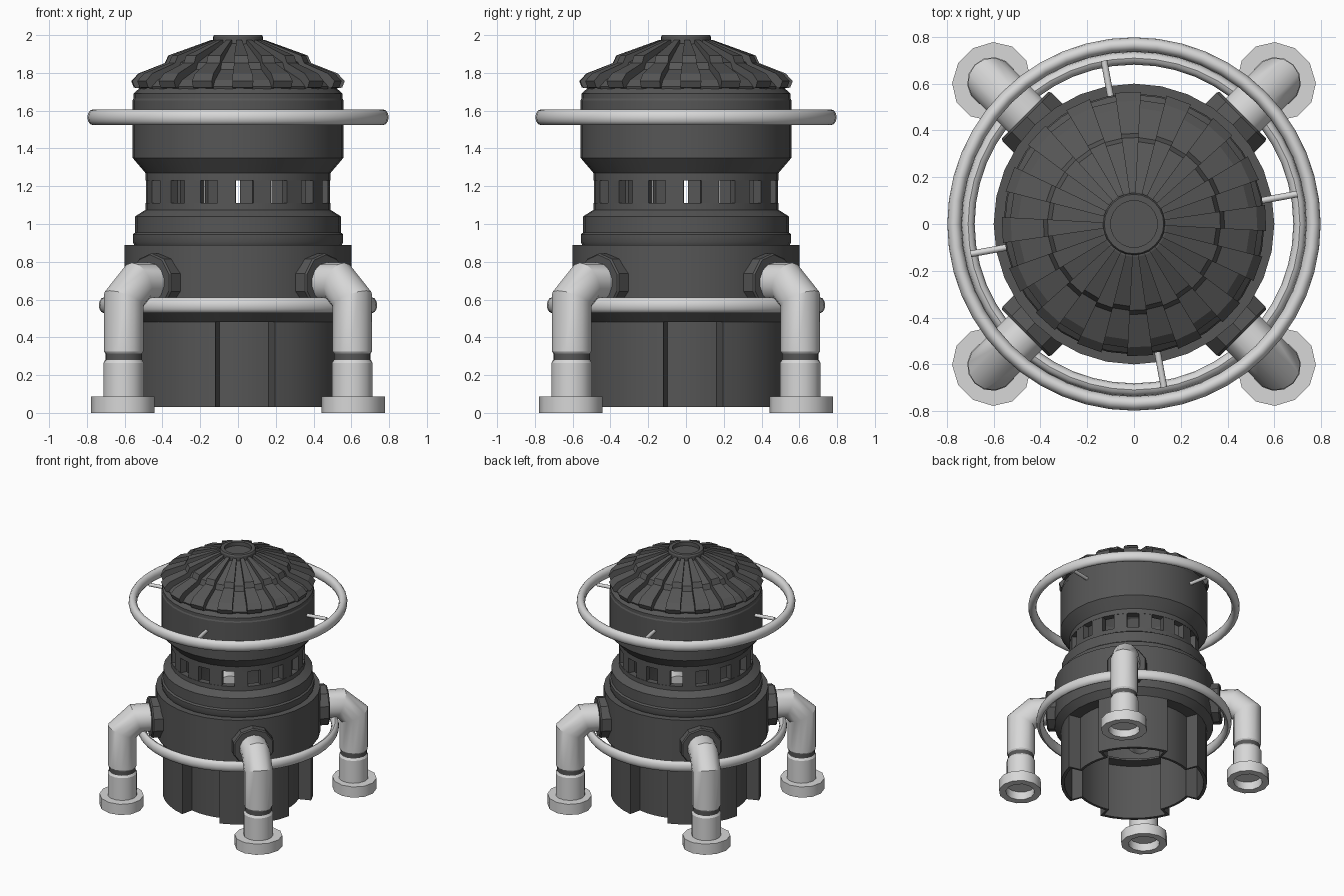
import bpy, bmesh, math
from mathutils import Matrix, Vector

if "Cube" in bpy.data.objects:
    bpy.data.objects.remove(bpy.data.objects["Cube"])


def material(name, v):
    m = bpy.data.materials.new(name)
    m.diffuse_color = (v, v, v, 1)
    m.use_nodes = True
    m.node_tree.nodes["Principled BSDF"].inputs["Base Color"].default_value = m.diffuse_color
    return m


DARK = material("dark grey", 0.093)
LIGHT = material("light grey", 0.68)


def wedge(bm, profile, a0, a1, n, centre=0.0):
    """Sweep a closed (radius, z) profile from a0 to a1 degrees."""
    full = abs(a1 - a0 - 360) < 1e-6
    rings = []
    for i in range(n if full else n + 1):
        a = math.radians(a0 + (a1 - a0) * i / n)
        rings.append([bm.verts.new((centre + r * math.cos(a), r * math.sin(a), z))
                      for r, z in profile])
    k = len(profile)
    for i in range(n):
        p, q = rings[i], rings[(i + 1) % len(rings)]
        for j in range(k):
            bm.faces.new((p[j], q[j], q[(j + 1) % k], p[(j + 1) % k]))
    if not full:
        bm.faces.new(rings[0])
        bm.faces.new(rings[-1])


def finish(bm, name, mat, smooth=None, matrix=None):
    if matrix:
        bm.transform(matrix)
    bmesh.ops.remove_doubles(bm, verts=[v for v in bm.verts if v.co.xy.length < 1e-5], dist=1e-5)
    bmesh.ops.recalc_face_normals(bm, faces=bm.faces)
    me = bpy.data.meshes.new(name)
    bm.to_mesh(me)
    bm.free()
    me.materials.append(mat)
    ob = bpy.data.objects.new(name, me)
    bpy.context.collection.objects.link(ob)
    if smooth:
        bpy.ops.object.select_all(action='DESELECT')
        ob.select_set(True)
        bpy.context.view_layer.objects.active = ob
        bpy.ops.object.shade_smooth_by_angle(angle=math.radians(smooth))
    return ob


def lathe(name, profile, mat, n=32, smooth=25, centre=0.0, start=0.0, matrix=None):
    bm = bmesh.new()
    wedge(bm, profile, start, start + 360, n, centre)
    return finish(bm, name, mat, smooth, matrix)


def four(ob, offset):
    """Place an object and three linked copies around the body."""
    base = ob.name
    for k in range(4):
        o = ob if k == 0 else ob.copy()
        if k:
            bpy.context.collection.objects.link(o)
        o.name = f"{base}_{k + 1}"
        o.rotation_euler.z = math.radians(offset + 90 * k)


def box(r0, r1, z0, z1):
    return [(r0, z0), (r1, z0), (r1, z1), (r0, z1)]


# Lower barrel: four wide panels with four deep channels between them
bm = bmesh.new()
for k in range(4):
    a = -102.6 + 90 * k
    wedge(bm, box(0.435, 0.455, 0.03, 0.49), a, a + 33.4, 4)
    wedge(bm, box(0.525, 0.55, 0.03, 0.49), a + 33.4, a + 90, 6)
    for b in (a - 2, a + 33.4):
        wedge(bm, box(0.435, 0.548, 0.03, 0.49), b, b + 2, 1)
finish(bm, "lower_barrel", DARK, 25)

# Main drum and stepped collar, hollow
lathe("main_drum", [(0.435, 0.48), (0.55, 0.48), (0.6, 0.53), (0.6, 0.89), (0.55, 0.89),
                    (0.557, 0.905), (0.557, 0.945), (0.545, 0.955), (0.545, 1.04),
                    (0.49, 1.075), (0.44, 1.075), (0.52, 0.9), (0.52, 0.5), (0.435, 0.495)], DARK)

# Window band: sills with sixteen posts between open windows
bm = bmesh.new()
for z0, z1 in ((1.07, 1.11), (1.23, 1.275)):
    wedge(bm, box(0.44, 0.49, z0, z1), 0, 360, 32)
for k in range(16):
    a = 4.1 + 5.5 + 22.5 * k
    wedge(bm, box(0.44, 0.488, 1.11, 1.23), a, a + 11.5, 1)
finish(bm, "window_band", DARK, 25)

# Upper drum
lathe("upper_drum", [(0.44, 1.27), (0.49, 1.27), (0.558, 1.35), (0.558, 1.655), (0.553, 1.665),
                     (0.553, 1.69), (0.51, 1.73), (0.46, 1.73), (0.5, 1.66), (0.5, 1.36)], DARK)

# Roof made of alternating raised and sunken tiered ribs
high = [(0.10, 1.975), (0.14, 1.975), (0.37, 1.892), (0.388, 1.852), (0.528, 1.797),
        (0.566, 1.757), (0.552, 1.722), (0.49, 1.715), (0.36, 1.78), (0.10, 1.9)]
low = [(0.10, 1.96), (0.14, 1.953), (0.352, 1.856), (0.37, 1.818), (0.495, 1.762),
       (0.53, 1.728), (0.525, 1.715), (0.49, 1.71), (0.36, 1.78), (0.10, 1.9)]
bm = bmesh.new()
for k in range(32):
    a = 11.25 * k - 3
    wedge(bm, low if k % 2 else high, a, a + 11.25, 1)
finish(bm, "ribbed_roof", DARK)

# Top vent rim and its recessed plate
lathe("vent_rim", [(0.10, 1.94), (0.133, 1.94), (0.133, 1.99), (0.127, 2.0), (0.10, 2.0)], DARK, 24)
lathe("vent_plate", [(0, 1.95), (0.105, 1.95), (0.105, 1.97), (0, 1.97)], DARK, 24)


# Two handrail rings with oval tubes
def oval_ring(name, major, z, rx, rz):
    prof = [(major + rx * math.cos(t * math.pi / 6), z + rz * math.sin(t * math.pi / 6))
            for t in range(12)]
    lathe(name, prof, LIGHT, 48, 40)


oval_ring("upper_ring", 0.767, 1.565, 0.031, 0.042)
oval_ring("lower_ring", 0.709, 0.57, 0.028, 0.042)

# Spokes reaching out to the upper ring
bm = bmesh.new()
bmesh.ops.create_cone(bm, cap_ends=True, segments=8, radius1=0.014, radius2=0.014, depth=0.17)
four(finish(bm, "ring_spoke", LIGHT, 50,
            Matrix.Translation((0.625, 0, 1.565)) @ Matrix.Rotation(math.pi / 2, 4, 'Y')), 10.4)

# Leg parts, modelled along +x then turned to the four corners
LEG = 0.856
squash = Matrix.Translation((0.862, 0, 0)) @ Matrix.Diagonal((0.92, 1.0, 1.0, 1.0))
four(lathe("foot", [(0.118, 0), (0.175, 0), (0.175, 0.086), (0.10, 0.086), (0.118, 0.07)],
           LIGHT, 12, 35, 0, 15, squash), 45)
four(lathe("lower_pipe", [(0.0, 0.06), (0.108, 0.06), (0.108, 0.265), (0.095, 0.285), (0.0, 0.285)],
           LIGHT, 14, 30, LEG), 45)
four(lathe("pipe_seal", [(0.02, 0.28), (0.098, 0.28), (0.098, 0.315), (0.02, 0.315)],
           DARK, 14, 30, LEG), 45)

# Bent pipe with mitred elbow, running into the drum
path = [Vector(p) for p in ((LEG, 0, 0.31), (LEG, 0, 0.325), (LEG, 0, 0.60),
                            (0.755, 0, 0.69), (0.38, 0, 0.69))]
radii = (0.095, 0.105, 0.105, 0.105, 0.105)
bm = bmesh.new()
rings = []
for i, p in enumerate(path):
    d0 = (path[i] - path[i - 1]).normalized() if i else (path[1] - path[0]).normalized()
    d1 = (path[i + 1] - path[i]).normalized() if i < len(path) - 1 else d0
    t = (d0 + d1).normalized()
    side = Vector((t.z, 0, -t.x)) / max(t.dot(d0), 0.3)
    rings.append([bm.verts.new(p + radii[i] * (side * math.cos(a) + Vector((0, math.sin(a), 0))))
                  for a in (2 * math.pi * s / 14 for s in range(14))])
for p, q in zip(rings, rings[1:]):
    for s in range(14):
        bm.faces.new((p[s], p[(s + 1) % 14], q[(s + 1) % 14], q[s]))
bm.faces.new(rings[0])
bm.faces.new(rings[-1])
four(finish(bm, "bent_pipe", LIGHT, 30), 45)

# Ten-sided collars where the pipes enter the drum
turn = Matrix.Translation((0, 0, 0.69)) @ Matrix.Rotation(math.pi / 2, 4, 'Y')
four(lathe("pipe_collar", [(0.10, 0.53), (0.155, 0.53), (0.155, 0.648), (0.147, 0.658), (0.10, 0.658)],
           DARK, 10, None, 0, 0, turn), 45)
